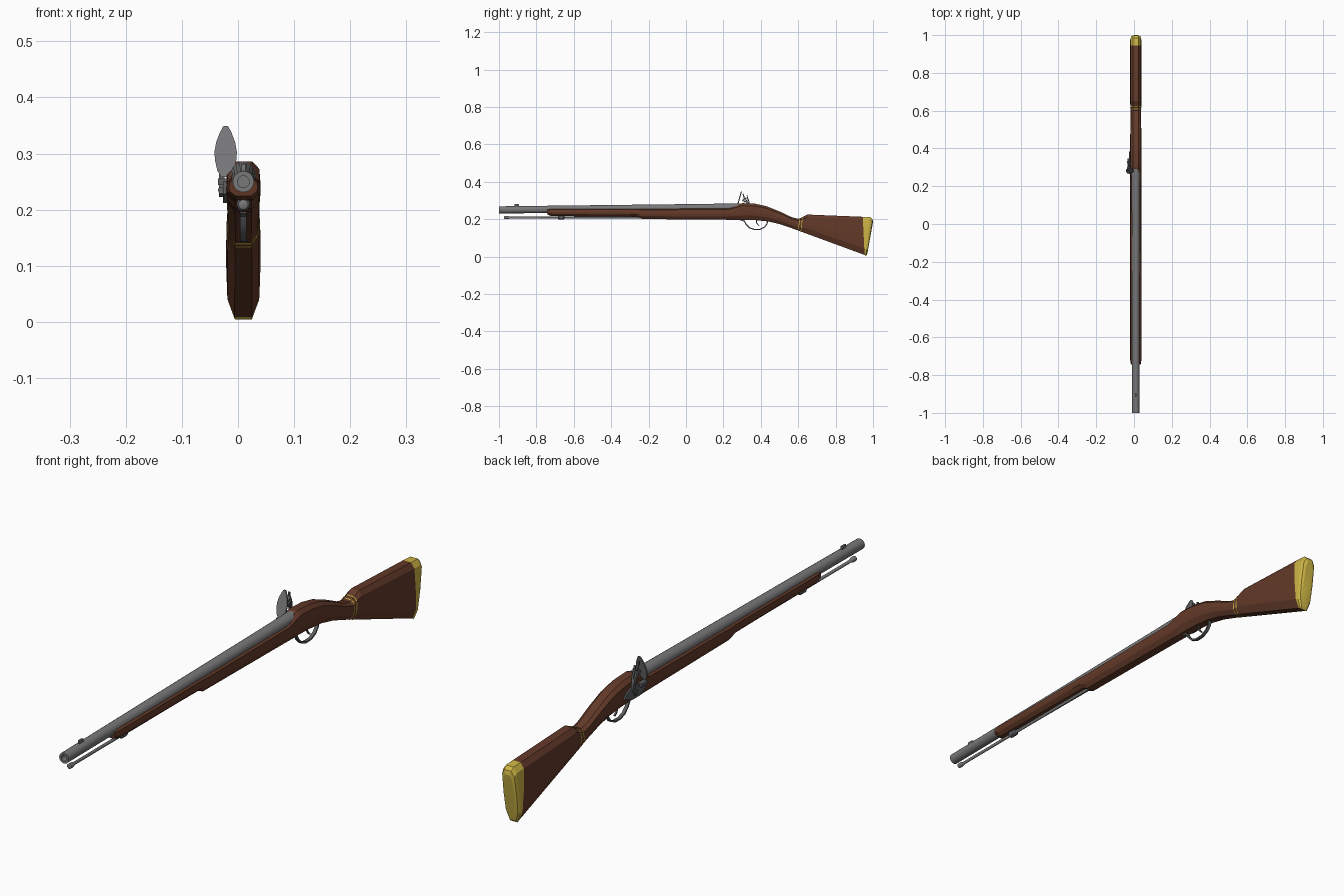
import bpy, bmesh, math
from mathutils import Vector, Matrix

CX = 0.0095  # centre line of barrel and stock


def material(name, rgb):
    m = bpy.data.materials.new(name)
    m.diffuse_color = (*rgb, 1)
    return m


WOOD = material("walnut_wood", (0.125, 0.042, 0.022))
BRASS = material("brass", (0.62, 0.47, 0.06))
STEEL = material("barrel_steel", (0.19, 0.19, 0.195))
DARK = material("lock_steel", (0.11, 0.115, 0.12))


def finish(bm, name, mats, smooth=0):
    bmesh.ops.recalc_face_normals(bm, faces=bm.faces)
    me = bpy.data.meshes.new(name)
    bm.to_mesh(me)
    bm.free()
    ob = bpy.data.objects.new(name, me)
    bpy.context.collection.objects.link(ob)
    for m in mats:
        me.materials.append(m)
    if smooth:
        bpy.ops.object.select_all(action='DESELECT')
        ob.select_set(True)
        bpy.context.view_layer.objects.active = ob
        bpy.ops.object.shade_smooth_by_angle(angle=math.radians(smooth))
    return ob


def skin(bm, rings, caps=True):
    vs = [[bm.verts.new(p) for p in r] for r in rings]
    n = len(vs[0])
    for a, b in zip(vs, vs[1:]):
        for i in range(n):
            bm.faces.new((a[i], a[(i + 1) % n], b[(i + 1) % n], b[i]))
    if caps:
        bm.faces.new(vs[0])
        bm.faces.new(vs[-1])


def lathe(name, prof, mat, x=CX, sides=16):
    """prof: (y, centre z, radius) along the y axis"""
    bm = bmesh.new()
    skin(bm, [[(x + r * math.cos(a), y, z + r * math.sin(a))
               for a in (2 * math.pi * i / sides for i in range(sides))] for y, z, r in prof])
    return finish(bm, name, [mat], 40)


def box(name, loc, size, mat, tilt=0):
    bm = bmesh.new()
    bmesh.ops.create_cube(bm, size=1, matrix=Matrix.Translation(loc) @ Matrix.Rotation(tilt, 4, 'X')
                          @ Matrix.Diagonal((*size, 1)))
    return finish(bm, name, [mat])


def strap(name, pts, w, t, mat, x=CX):
    """flat bar of width w and thickness t swept along (y, z) points"""
    bm = bmesh.new()
    P = [Vector(p) for p in pts]
    rings = []
    for i, p in enumerate(P):
        d = (P[min(i + 1, len(P) - 1)] - P[max(i - 1, 0)]).normalized()
        n = Vector((-d.y, d.x)) * t / 2
        rings.append([(x + s * w / 2, *(p + n * k)) for s, k in ((-1, -1), (1, -1), (1, 1), (-1, 1))])
    skin(bm, rings)
    return finish(bm, name, [mat], 35)


# Stock stations: top y, top z, bottom y, bottom z, half width
STATIONS = [
    (-0.745, 0.254, -0.740, 0.224, 0.026), (-0.72, 0.257, -0.72, 0.217, 0.030),
    (-0.26, 0.258, -0.26, 0.213, 0.030), (-0.235, 0.258, -0.235, 0.201, 0.030),
    (0.23, 0.262, 0.24, 0.197, 0.031), (0.275, 0.277, 0.28, 0.196, 0.031),
    (0.30, 0.286, 0.31, 0.197, 0.031), (0.37, 0.283, 0.37, 0.195, 0.031),
    (0.43, 0.270, 0.44, 0.188, 0.030), (0.50, 0.242, 0.50, 0.174, 0.029),
    (0.565, 0.211, 0.56, 0.154, 0.028), (0.60, 0.202, 0.59, 0.143, 0.028),
    (0.628, 0.214, 0.62, 0.132, 0.029), (0.65, 0.225, 0.65, 0.121, 0.030),
    (0.945, 0.213, 0.955, 0.009, 0.031), (0.985, 0.211, 0.962, 0.004, 0.030),
    (0.997, 0.200, 0.968, 0.012, 0.026), (1.0, 0.185, 0.972, 0.030, 0.018),
]


def section(st, grow=0.0):
    yt, zt, yb, zb, w = st
    zt, zb, w = zt + grow, zb - grow, w + grow
    h = zt - zb
    c = min(0.034, 0.27 * h)
    half = [(0.5 * w, zb), (0.92 * w, zb + c), (w, zb + 0.5 * h), (0.92 * w, zt - 0.55 * c), (0.5 * w, zt)]
    pts = half + [(-x, z) for x, z in reversed(half)]
    return [(CX + x, yb + (yt - yb) * (z - zb) / h, z) for x, z in pts]


# Wooden stock with brass butt plate
bm = bmesh.new()
skin(bm, [section(s) for s in STATIONS])
for f in bm.faces:
    if f.calc_center_median().y > 0.945:
        f.material_index = 1
finish(bm, "stock", [WOOD, BRASS], 12)

# Thin brass wrist bands
for n, t in enumerate((0.25, 0.75)):
    a, b = STATIONS[11], STATIONS[12]
    mix = lambda k: [p + (q - p) * k for p, q in zip(a, b)]
    bm = bmesh.new()
    skin(bm, [section(mix(t), 0.0006), section(mix(t + 0.13), 0.0006)])
    finish(bm, f"wrist_band_{n + 1}", [BRASS])

# Barrel with hollow muzzle and front sight
lathe("barrel", [(-0.85, 0.25, 0.0105), (-1.0, 0.25, 0.0105), (-1.0, 0.25, 0.019),
                 (0.1, 0.2605, 0.0215), (0.29, 0.2625, 0.0225)], STEEL, sides=20)
box("front_sight", (CX, -0.905, 0.274), (0.007, 0.022, 0.014), STEEL)

# Ramrod and its pipes
lathe("ramrod", [(-0.972, 0.209, 0.006), (-0.97, 0.209, 0.009), (-0.955, 0.209, 0.009),
                 (-0.945, 0.209, 0.0055), (-0.22, 0.209, 0.0055)], STEEL, sides=12)
lathe("ramrod_pipe", [(-0.685, 0.21, 0.007), (-0.68, 0.21, 0.012), (-0.655, 0.21, 0.012),
                      (-0.65, 0.21, 0.007)], DARK)

# Trigger guard and trigger
strap("trigger_guard", [(0.29, 0.197), (0.312, 0.19), (0.322, 0.172), (0.34, 0.154), (0.365, 0.145),
                        (0.395, 0.146), (0.42, 0.158), (0.433, 0.175), (0.437, 0.19)], 0.012, 0.006, DARK)
strap("trigger", [(0.378, 0.2), (0.376, 0.185), (0.383, 0.172), (0.392, 0.164)], 0.006, 0.005, DARK)

# Lock plate and pan on the left side
bm = bmesh.new()
plate = [(0.265, 0.25), (0.265, 0.228), (0.30, 0.212), (0.345, 0.212), (0.385, 0.228), (0.375, 0.243), (0.34, 0.256)]
skin(bm, [[(x, y, z) for y, z in plate] for x in (-0.0265, -0.015)])
finish(bm, "lock_plate", [DARK])
box("flash_pan", (-0.024, 0.285, 0.25), (0.024, 0.034, 0.012), DARK)

# Frizzen: leaning leaf-shaped striking plate
bm = bmesh.new()
leaf = [(0.008, 0.0), (0.015, 0.012), (0.019, 0.03), (0.020, 0.045), (0.017, 0.062),
        (0.011, 0.078), (0.007, 0.086), (0.004, 0.091)]
leaf = leaf + [(-x, z) for x, z in reversed(leaf)]
skin(bm, [[(-0.022 + x, 0.271 + z * 0.28 + d, 0.258 + z) for x, z in leaf] for d in (-0.003, 0.003)])
finish(bm, "frizzen", [STEEL])

# Cock with jaws, flint and screw
strap("cock", [(0.325, 0.226), (0.336, 0.245), (0.341, 0.265), (0.334, 0.283), (0.322, 0.295)],
      0.010, 0.012, DARK, x=-0.029)
strap("cock_spur", [(0.339, 0.272), (0.337, 0.295), (0.328, 0.315), (0.327, 0.33)], 0.007, 0.005, DARK, x=-0.026)
box("lower_jaw", (-0.025, 0.318, 0.297), (0.018, 0.024, 0.006), DARK, 0.5)
box("upper_jaw", (-0.025, 0.314, 0.309), (0.018, 0.024, 0.006), DARK, 0.5)
box("flint", (-0.025, 0.311, 0.303), (0.012, 0.024, 0.006), STEEL, 0.5)
strap("jaw_screw", [(0.314, 0.306), (0.304, 0.336)], 0.006, 0.006, DARK, x=-0.025)
lathe("cock_screw", [(0.322, 0.235, 0.006), (0.332, 0.235, 0.006)], DARK, x=-0.03, sides=8)
